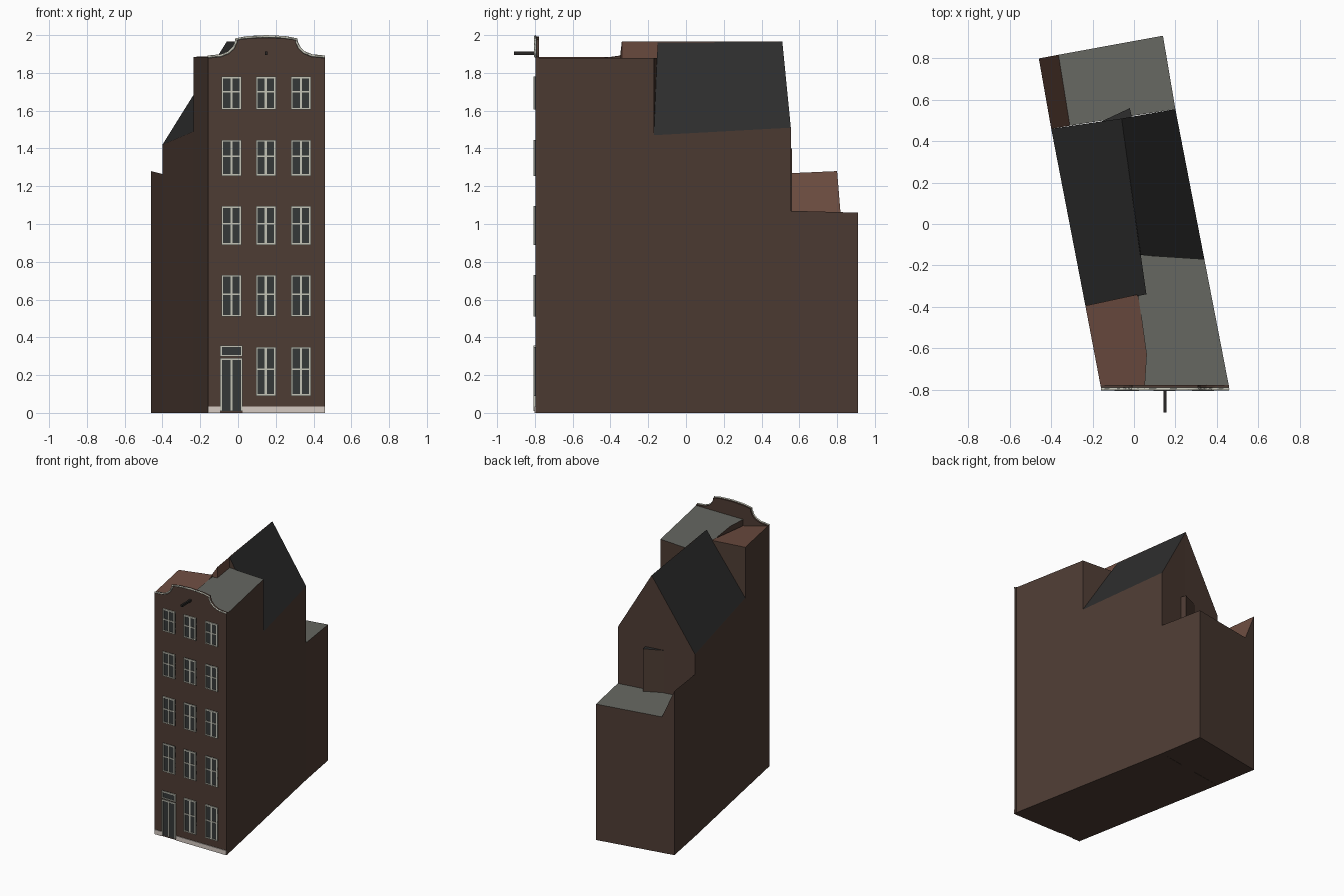
import bpy, bmesh
from mathutils import Matrix

cube = bpy.data.objects.get("Cube")
if cube:
    bpy.data.objects.remove(cube, do_unlink=True)


def material(name, r, g, b):
    m = bpy.data.materials.new(name)
    m.use_nodes = True
    m.diffuse_color = (r, g, b, 1)
    m.node_tree.nodes["Principled BSDF"].inputs["Base Color"].default_value = (r, g, b, 1)
    return m


BRICK = material("brown brick", .076, .045, .034)
RED = material("reddish brick", .15, .072, .051)
FLAT = material("grey flat roof", .133, .136, .12)
TILE = material("dark roof", .027, .027, .027)
GLASS = material("dark glass", .036, .04, .04)
FRAME = material("pale frame", .55, .55, .47)
STONE = material("light stone", .66, .59, .54)
BEAM = material("dark beam", .02, .018, .017)


def finish(name, bm, *mats):
    bmesh.ops.recalc_face_normals(bm, faces=bm.faces)
    mesh = bpy.data.meshes.new(name)
    bm.to_mesh(mesh)
    bm.free()
    for m in mats:
        mesh.materials.append(m)
    obj = bpy.data.objects.new(name, mesh)
    bpy.context.collection.objects.link(obj)
    return obj


def block(name, plan, tops, top_mat, red_sides=()):
    """Upright walls over a plan, with one top height per corner."""
    bm = bmesh.new()
    low = [bm.verts.new((x, y, 0)) for x, y in plan]
    high = [bm.verts.new((x, y, z)) for (x, y), z in zip(plan, tops)]
    bm.faces.new(low)
    bm.faces.new(high).material_index = 1
    n = len(plan)
    for i in range(n):
        j = (i + 1) % n
        face = bm.faces.new((low[i], low[j], high[j], high[i]))
        face.material_index = 2 if i in red_sides else 0
    return finish(name, bm, BRICK, top_mat, RED)


def boxes(name, mat, spans):
    """One object from boxes given as x0, x1, y0, y1, z0, z1."""
    bm = bmesh.new()
    for x0, x1, y0, y1, z0, z1 in spans:
        place = Matrix.Translation(((x0 + x1) / 2, (y0 + y1) / 2, (z0 + z1) / 2))
        size = Matrix.Diagonal((x1 - x0, y1 - y0, z1 - z0, 1))
        bmesh.ops.create_cube(bm, size=1, matrix=place @ size)
    return finish(name, bm, mat)


# Front volume: flat roof on one side, sunken brick roof on the other
block("front_flat_block",
      [(.05, -.79), (.46, -.79), (.34, -.17), (.03, -.15), (.06, -.34), (.02, -.34), (.06, -.63)],
      [1.88] * 7, FLAT)
block("front_sunken_block",
      [(-.16, -.79), (.05, -.79), (.06, -.63), (.02, -.34), (-.235, -.395)],
      [1.885, 1.83, 1.83, 1.893, 1.885], RED)

# Middle volume: two halves meeting at the ridge
block("roof_half_right", [(-.40, .46), (-.235, -.395), (.06, -.34), (-.06, .51)],
      [1.42, 1.49, 1.965, 1.965], TILE, red_sides=(1, 2))
block("roof_half_left", [(-.06, .51), (.03, -.15), (.34, -.17), (.20, .555)],
      [1.965, 1.965, 1.47, 1.51], TILE)

# Low rear volume with a sloped brick edge and a small wedge on the gable
block("rear_flat_block", [(-.31, .475), (.20, .555), (.14, .91), (-.365, .818)],
      [1.07, 1.07, 1.06, 1.06], FLAT)
block("rear_sloped_edge", [(-.40, .46), (-.31, .475), (-.365, .818), (-.46, .80)],
      [1.265, 1.07, 1.06, 1.28], RED)
block("rear_wedge", [(-.17, .49), (-.01, .515), (-.02, .56)], [1.40] * 3, TILE)

# Bell-shaped facade with a pale coping
CENTRE, FRONT = .15, -.798
half = [(-.31, 1.885), (-.24, 1.892), (-.20, 1.908), (-.175, 1.932),
        (-.16, 1.965), (-.16, 1.978), (-.10, 1.988)]
curve_top = [(CENTRE + x, z) for x, z in half] + [(CENTRE, 1.993)]
curve_top += [(CENTRE - x, z) for x, z in reversed(half)]
outline = [(-.16, 0)] + curve_top + [(.46, 0)]
bm = bmesh.new()
face = bm.faces.new([bm.verts.new((x, FRONT, z)) for x, z in outline])
extruded = bmesh.ops.extrude_face_region(bm, geom=[face], use_keep_orig=True)["geom"]
bmesh.ops.translate(bm, vec=(0, .02, 0),
                    verts=[v for v in extruded if isinstance(v, bmesh.types.BMVert)])
finish("facade", bm, BRICK)

curve = bpy.data.curves.new("coping", "CURVE")
curve.dimensions = "3D"
curve.bevel_depth = .007
curve.bevel_resolution = 0
line = curve.splines.new("POLY")
line.points.add(len(curve_top) - 1)
for p, (x, z) in zip(line.points, curve_top):
    p.co = (x, FRONT, z, 1)
curve.materials.append(FRAME)
bpy.context.collection.objects.link(bpy.data.objects.new("coping", curve))

# Windows and door: glass plates with pale frames
glass, frames = [], []
FACE = FRONT - .009


def opening(x, z0, z1, half_width, bar=None, mullion=True, sill=True):
    t = .009
    glass.append((x - half_width, x + half_width, FRONT - .004, FRONT, z0, z1))

    def strip(x0, x1, a, b):
        frames.append((x0, x1, FACE, FRONT, a, b))
    strip(x - half_width, x - half_width + t, z0, z1)
    strip(x + half_width - t, x + half_width, z0, z1)
    strip(x - half_width, x + half_width, z1 - t, z1)
    if sill:
        strip(x - half_width, x + half_width, z0, z0 + t)
    if mullion:
        strip(x - .006, x + .006, z0, z1)
    if bar:
        mid = z0 + (z1 - z0) * bar
        strip(x - half_width, x + half_width, mid - .004, mid + .004)


columns = (-.035, .147, .333)
rows = ((.09, .35), (.51, .73), (.89, 1.095), (1.255, 1.445), (1.605, 1.78))
for r, (z0, z1) in enumerate(rows):
    for x in columns[1:] if r == 0 else columns:
        opening(x, z0, z1, .053, bar=.54)
opening(columns[0], .01, .29, .06, sill=False)
opening(columns[0], .298, .357, .06, mullion=False)
boxes("window_and_door_panes", GLASS, glass)
boxes("window_and_door_frames", FRAME, frames)

# Stone plinth on both sides of the door, and the hoisting beam
boxes("plinth", STONE, [(-.16, -.095, FRONT - .005, FRONT, 0, .035),
                        (.025, .46, FRONT - .005, FRONT, 0, .035)])
boxes("hoisting_beam", BEAM, [(.143, .157, -.91, -.79, 1.896, 1.912)])
